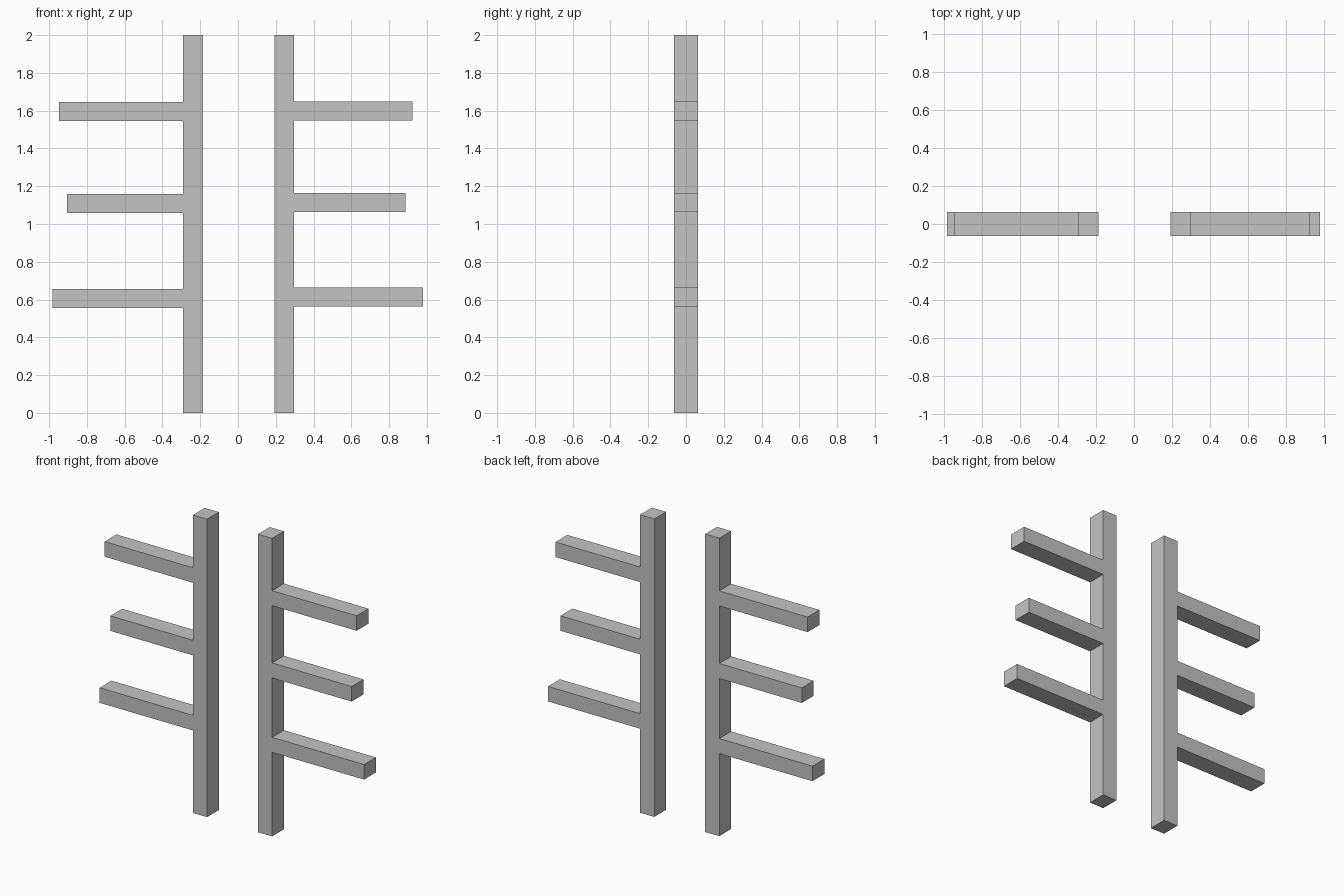
import bpy
import bmesh

cube = bpy.data.objects.get("Cube")
if cube:
    bpy.data.objects.remove(cube, do_unlink=True)

HALF_DEPTH = 0.0625
HEIGHT = 2.0
ARM_THICKNESS = 0.101

# Single grey finish
grey = bpy.data.materials.new("plain_grey")
grey.use_nodes = True
colour = (0.55, 0.55, 0.55, 1.0)
grey.diffuse_color = colour
grey.node_tree.nodes["Principled BSDF"].inputs["Base Color"].default_value = colour


def make_rack(name, inner_x, outer_x, arms):
    """Post with sideways arms, extruded from one outline; arms are (bottom z, tip x)."""
    outline = [(inner_x, HEIGHT), (inner_x, 0), (outer_x, 0)]
    for bottom, tip in arms:
        top = bottom + ARM_THICKNESS
        outline += [(outer_x, bottom), (tip, bottom), (tip, top), (outer_x, top)]
    outline.append((outer_x, HEIGHT))

    bm = bmesh.new()
    face = bm.faces.new([bm.verts.new((x, -HALF_DEPTH, z)) for x, z in outline])
    extruded = bmesh.ops.extrude_face_region(bm, geom=[face], use_keep_orig=True)
    moved = [g for g in extruded["geom"] if isinstance(g, bmesh.types.BMVert)]
    bmesh.ops.translate(bm, verts=moved, vec=(0, 2 * HALF_DEPTH, 0))
    bmesh.ops.recalc_face_normals(bm, faces=bm.faces[:])

    mesh = bpy.data.meshes.new(name)
    bm.to_mesh(mesh)
    bm.free()
    mesh.materials.append(grey)
    rack = bpy.data.objects.new(name, mesh)
    bpy.context.collection.objects.link(rack)
    return rack


# Two facing-away racks with slightly different arms
make_rack("left_post_with_arms", 0.192, 0.297,
          [(0.564, 0.98), (1.063, 0.888), (1.548, 0.925)])
make_rack("right_post_with_arms", -0.186, -0.291,
          [(0.554, -0.983), (1.058, -0.904), (1.545, -0.947)])
